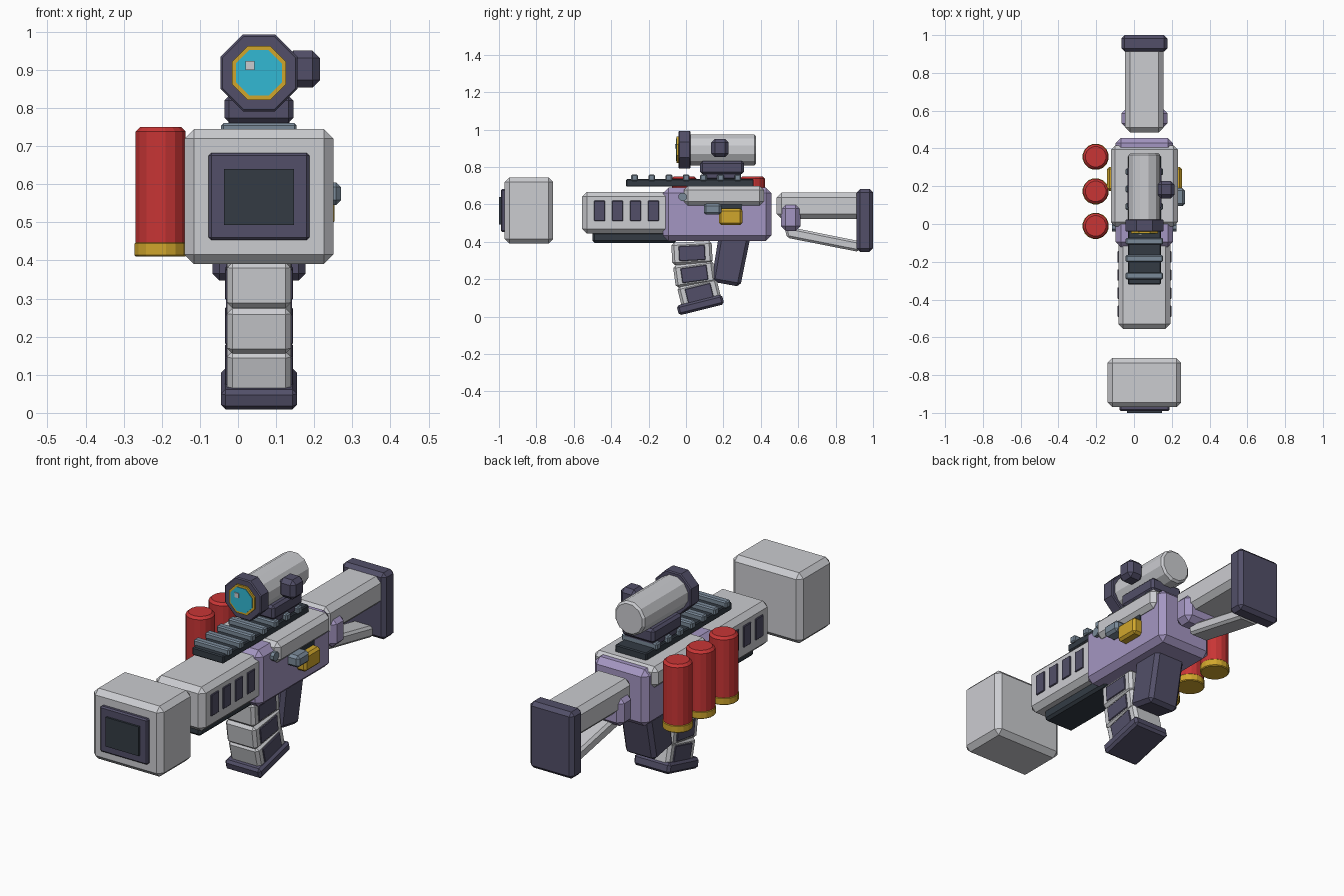
import bpy, bmesh, math
from mathutils import Matrix, Vector

if "Cube" in bpy.data.objects:
    bpy.data.objects.remove(bpy.data.objects["Cube"])

CX = 0.055  # centre plane of the body


def material(name, r, g, b):
    m = bpy.data.materials.new(name)
    lin = [((c / 255 + 0.055) / 1.055) ** 2.4 for c in (r, g, b)]
    m.diffuse_color = (*lin, 1)
    m.use_nodes = True
    m.node_tree.nodes["Principled BSDF"].inputs["Base Color"].default_value = m.diffuse_color
    return m


GREY = material("light grey", 203, 204, 208)
PURPLE = material("lavender", 164, 150, 194)
DARK = material("dark violet", 82, 79, 104)
BLACK = material("charcoal", 51, 59, 68)
STEEL = material("blue grey", 122, 138, 153)
RED = material("red", 200, 53, 53)
GOLD = material("gold", 208, 166, 44)
CYAN = material("cyan", 50, 184, 212)


def finish(name, bm, mat, matrix=None):
    if matrix:
        bmesh.ops.transform(bm, matrix=matrix, verts=bm.verts)
    bmesh.ops.recalc_face_normals(bm, faces=bm.faces)
    me = bpy.data.meshes.new(name)
    bm.to_mesh(me)
    bm.free()
    me.materials.append(mat)
    ob = bpy.data.objects.new(name, me)
    bpy.context.collection.objects.link(ob)
    return ob


def chamfer(bm, edges, size):
    if size:
        bmesh.ops.bevel(bm, geom=edges, offset=size, segments=1,
                        affect='EDGES', clamp_overlap=True)


def box(name, mat, x, y, z, bevel=0.0, tilt=0.0):
    """Chamfered box from (min, max) ranges, tilted about its own x axis."""
    bm = bmesh.new()
    bmesh.ops.create_cube(bm, size=1)
    size = [r[1] - r[0] for r in (x, y, z)]
    bmesh.ops.scale(bm, vec=size, verts=bm.verts)
    chamfer(bm, bm.edges[:], bevel)
    mid = Vector([(r[0] + r[1]) / 2 for r in (x, y, z)])
    return finish(name, bm, mat, Matrix.Translation(mid)
                  @ Matrix.Rotation(math.radians(tilt), 4, 'X'))


def wide(half):
    return (CX - half, CX + half)


def side(s, a, b):
    """x range from a to b outwards from the centre plane, on side s."""
    return tuple(sorted((CX + s * a, CX + s * b)))


def rod(name, mat, axis, centre, radius, length, sides, bevel=0.0, flat=False):
    """Polygonal cylinder along an axis; flat means radius is the apothem."""
    bm = bmesh.new()
    r = radius / math.cos(math.pi / sides) if flat else radius
    bmesh.ops.create_cone(bm, cap_ends=True, segments=sides,
                          radius1=r, radius2=r, depth=length)
    bmesh.ops.rotate(bm, verts=bm.verts,
                     matrix=Matrix.Rotation(math.pi / sides, 3, 'Z'))
    rims = [e for e in bm.edges if abs(e.verts[0].co.z - e.verts[1].co.z) < 1e-5]
    chamfer(bm, rims, bevel)
    turn = {'X': Matrix.Rotation(math.pi / 2, 4, 'Y'),
            'Y': Matrix.Rotation(math.pi / 2, 4, 'X'),
            'Z': Matrix.Identity(4)}[axis]
    return finish(name, bm, mat, Matrix.Translation(centre) @ turn)


def prism(name, mat, outline, x, bevel):
    """Side outline in (y, z), extruded across x."""
    bm = bmesh.new()
    f = bm.faces.new([bm.verts.new((x[0], y, z)) for y, z in outline])
    ext = bmesh.ops.extrude_face_region(bm, geom=[f])
    moved = [v for v in ext['geom'] if isinstance(v, bmesh.types.BMVert)]
    bmesh.ops.translate(bm, vec=(x[1] - x[0], 0, 0), verts=moved)
    bmesh.ops.recalc_face_normals(bm, faces=bm.faces)
    chamfer(bm, bm.edges[:], bevel)
    return finish(name, bm, mat)


# Detached muzzle block with its framed opening
box("muzzle_block", GREY, wide(0.195), (-0.97, -0.71), (0.39, 0.745), 0.025)
box("muzzle_frame", DARK, wide(0.132), (-0.99, -0.95), (0.453, 0.682), 0.007)
box("muzzle_opening", BLACK, wide(0.092), (-1.0, -0.97), (0.493, 0.64))

# Handguard with side vents and under rail
box("handguard", GREY, wide(0.137), (-0.555, -0.08), (0.445, 0.667), 0.025)
for s in (-1, 1):
    for i in range(4):
        y = -0.462 + 0.096 * i
        box("vent", DARK, side(s, 0.12, 0.143), (y - 0.03, y + 0.03), (0.512, 0.62), 0.003)
box("under_rail", BLACK, wide(0.085), (-0.5, -0.05), (0.395, 0.455), 0.012)

# Receiver and its upper cover
box("receiver", PURPLE, wide(0.152), (-0.122, 0.456), (0.405, 0.69), 0.028)
box("upper_cover", GREY, wide(0.177), (-0.012, 0.416), (0.595, 0.7), 0.022)
for s in (-1, 1):
    rod("cover_pin", STEEL, 'X', (CX + s * 0.158, -0.018, 0.64), 0.023, 0.025, 8)
    box("side_latch", GOLD, side(s, 0.14, 0.198), (0.176, 0.302), (0.49, 0.578), 0.012)
    box("side_port", BLACK, side(s, 0.14, 0.16), (0.1, 0.3), (0.55, 0.6))
box("bolt_handle", STEEL, (0.2, 0.27), (0.095, 0.19), (0.545, 0.605), 0.013)

# Top rail with cross slats
box("top_rail", BLACK, wide(0.087), (-0.32, 0.362), (0.695, 0.735), 0.005)
for i in range(7):
    y = -0.275 + 0.092 * i
    box("rail_slat", STEEL, wide(0.099), (y - 0.018, y + 0.018), (0.725, 0.76), 0.006)

# Scope
box("scope_foot", DARK, wide(0.08), (0.09, 0.295), (0.735, 0.785), 0.006)
box("scope_mount", DARK, wide(0.09), (0.076, 0.31), (0.762, 0.832), 0.012)
rod("scope_tube", GREY, 'Y', (CX, 0.187, 0.892), 0.086, 0.376, 12, 0.01)
rod("scope_bezel", DARK, 'Y', (CX, -0.008, 0.892), 0.101, 0.066, 8, 0.005, True)
rod("lens_ring", GOLD, 'Y', (CX, -0.036, 0.892), 0.071, 0.028, 8, 0, True)
rod("lens", CYAN, 'Y', (CX, -0.046, 0.892), 0.06, 0.014, 8, 0, True)
box("lens_glint", GREY, (0.02, 0.043), (-0.058, -0.05), (0.9, 0.923))
box("scope_knob", DARK, (0.125, 0.215), (0.135, 0.228), (0.853, 0.951), 0.02)

# Row of canisters on the left side
for y in (-0.01, 0.173, 0.356):
    rod("canister", RED, 'Z', (-0.203, y, 0.592), 0.067, 0.316, 16, 0.012)
    rod("canister_base", GOLD, 'Z', (-0.203, y, 0.429), 0.07, 0.038, 16, 0.004)

# Curved magazine: three tilted segments with side panels, and a base
for y, z, tilt in ((0.032, 0.34, 3), (0.045, 0.228, 8), (0.071, 0.125, 14)):
    box("magazine_segment", GREY, wide(0.084), (y - 0.108, y + 0.108),
        (z - 0.06, z + 0.06), 0.014, tilt)
    for s in (-1, 1):
        box("magazine_panel", DARK, side(s, 0.07, 0.089), (y - 0.07, y + 0.07),
            (z - 0.04, z + 0.04), 0.003, tilt)
box("magazine_base", DARK, wide(0.1), (-0.048, 0.202), (0.036, 0.09), 0.012, 14)

# Pistol grip
prism("grip", DARK, [(0.175, 0.43), (0.345, 0.43), (0.29, 0.16), (0.135, 0.188)],
      wide(0.086), 0.018)

# Stock
box("stock_beam", GREY, wide(0.102), (0.484, 0.94), (0.522, 0.664), 0.027)
box("butt_pad", DARK, wide(0.122), (0.912, 1.0), (0.347, 0.682), 0.018)
prism("stock_strut", GREY, [(0.525, 0.485), (0.54, 0.422), (0.925, 0.346), (0.925, 0.404)],
      wide(0.055), 0.012)
box("stock_clamp", PURPLE, wide(0.122), (0.507, 0.612), (0.458, 0.604), 0.026)
